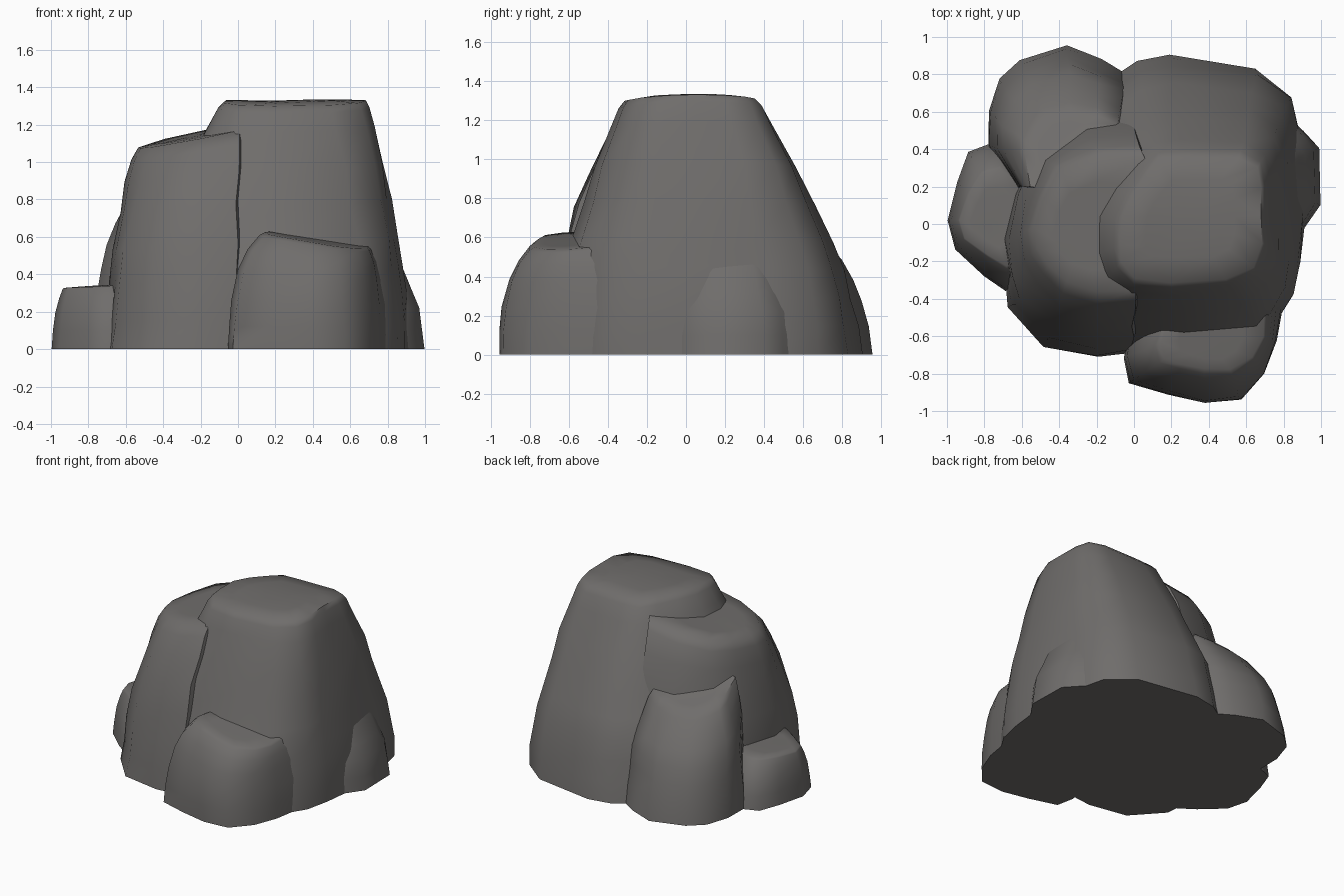
import bpy, bmesh
from mathutils import Vector, noise

stone = bpy.data.materials.new("grey stone")
stone.diffuse_color = (0.16, 0.153, 0.148, 1)


def lobe(name, base, top, profile, tilt=(0, 0), pivot=(0, 0), rough=0.022, dome=0):
    """Boulder lofted from a base outline to a top outline.
    profile = (height, blend from base to top) pairs; dome rounds the plateau front to back."""
    base, top = [Vector(p) for p in base], [Vector(p) for p in top]
    mid = sum(top, Vector((0, 0))) / len(top)
    h = profile[-1][0]

    def place(p, z):
        dx, dy = p.x - pivot[0], p.y - pivot[1]
        zz = z + (z / h) ** 2 * (tilt[0] * dx + tilt[1] * dy - dome * dy * dy)
        v = Vector((p.x, p.y, zz))
        wob = noise.noise_vector(v * 3.7) * rough
        wob.z *= 0.4 * min(1, z * 4)
        return v + wob

    bm = bmesh.new()
    rings = [[bm.verts.new(place(a.lerp(b, t), z)) for a, b in zip(base, top)]
             for z, t in profile]
    for s in (0.6, 0.25):                      # plateau
        rings.append([bm.verts.new(place(mid.lerp(b, s), h)) for b in top])
    for lo, hi in zip(rings, rings[1:]):
        for i in range(len(base)):
            j = (i + 1) % len(base)
            bm.faces.new((lo[i], lo[j], hi[j], hi[i]))
    bm.faces.new(rings[-1])
    bm.faces.new(rings[0][::-1])
    bmesh.ops.recalc_face_normals(bm, faces=bm.faces)
    me = bpy.data.meshes.new(name)
    bm.to_mesh(me)
    bm.free()
    me.materials.append(stone)
    ob = bpy.data.objects.new(name, me)
    bpy.context.collection.objects.link(ob)
    bpy.ops.object.select_all(action='DESELECT')
    ob.select_set(True)
    bpy.context.view_layer.objects.active = ob
    bpy.ops.object.shade_smooth_by_angle(angle=1.05)


# Tall main boulder
lobe("main_boulder",
     [(.92, .05), (.9, .45), (.84, .68), (.66, .83), (.2, .9), (.02, .87), (-.2, .72), (-.45, .45),
      (-.58, .1), (-.55, -.3), (-.4, -.56), (-.14, -.68), (.3, -.7), (.7, -.63), (.86, -.38), (.89, -.2)],
     [(.7, .05), (.7, .2), (.68, .32), (.57, .37), (.25, .38), (.13, .36), (.05, .26), (-.03, .15),
      (-.09, .03), (-.1, -.12), (-.09, -.22), (0, -.31), (.2, -.33), (.5, -.32), (.65, -.24), (.7, -.1)],
     [(0, 0), (.15, .04), (.3, .1), (.45, .17), (.6, .29), (.8, .46), (1, .64), (1.2, .86),
      (1.3, .96), (1.335, 1.04)], tilt=(.01, 0), pivot=(.6, .04), rough=.018, dome=.25)

# High shoulder on the left
lobe("left_shoulder",
     [(.1, -.3), (.1, .5), (-.05, .68), (-.32, .6), (-.55, .4), (-.66, .17), (-.7, -.1), (-.68, -.32),
      (-.66, -.45), (-.48, -.65), (-.2, -.71), (0, -.69)],
     [(.08, -.2), (.1, .2), (.05, .37), (-.18, .39), (-.4, .3), (-.5, .14), (-.55, -.02), (-.53, -.14),
      (-.47, -.24), (-.36, -.34), (-.2, -.39), (0, -.38)],
     [(0, 0), (.15, .05), (.35, .14), (.55, .27), (.75, .46), (.92, .68), (1.04, .88), (1.1, 1.08)],
     tilt=(.2, .06), pivot=(-.42, 0))

# Rounded back left boulder
lobe("back_left_boulder",
     [(0, .4), (-.02, .79), (-.18, .87), (-.36, .96), (-.6, .88), (-.71, .78), (-.78, .6),
      (-.78, .42), (-.64, .2), (-.3, .15)],
     [(-.05, .35), (-.1, .55), (-.2, .6), (-.34, .63), (-.48, .6), (-.55, .53), (-.6, .45),
      (-.6, .37), (-.57, .2), (-.3, .15)],
     [(0, 0), (.15, .07), (.3, .17), (.43, .31), (.55, .5), (.65, .72), (.72, .92), (.75, 1.08)],
     tilt=(.1, -.4), pivot=(-.4, .5))

# Low front right boulder
lobe("front_right_boulder",
     [(.2, -.4), (-.02, -.5), (-.06, -.72), (-.03, -.85), (.18, -.91), (.38, -.96), (.57, -.94),
      (.7, -.8), (.77, -.62), (.81, -.4), (.6, -.35)],
     [(.25, -.42), (.17, -.52), (.13, -.64), (.15, -.73), (.25, -.77), (.38, -.79), (.52, -.78),
      (.63, -.71), (.69, -.6), (.7, -.42), (.55, -.38)],
     [(0, 0), (.12, .05), (.25, .14), (.4, .34), (.5, .61), (.57, .93), (.585, 1.08)],
     tilt=(-.16, .1), pivot=(.36, -.68), rough=.015)

# Small left boulder
lobe("small_left_boulder",
     [(-.55, -.3), (-.5, .3), (-.72, .45), (-.89, .39), (-.95, .22), (-1, .02), (-.96, -.14),
      (-.8, -.28), (-.68, -.36)],
     [(-.6, -.2), (-.6, .22), (-.72, .31), (-.82, .28), (-.89, .17), (-.94, .02), (-.91, -.08),
      (-.78, -.18), (-.68, -.24)],
     [(0, 0), (.1, .12), (.2, .35), (.28, .72), (.325, 1), (.335, 1.1)],
     tilt=(.06, 0), pivot=(-.8, 0), rough=.012)

# Low bulge on the right, fading into the main boulder
lobe("right_bulge",
     [(1, .1), (.99, .41), (.91, .5), (.8, .6), (.7, .3), (.8, -.14), (.9, -.04)],
     [(.86, .14), (.86, .34), (.83, .42), (.77, .45), (.7, .3), (.75, .0), (.83, .06)],
     [(0, 0), (.1, .08), (.22, .22), (.32, .55), (.42, .82), (.5, 1.1)], rough=.01)
